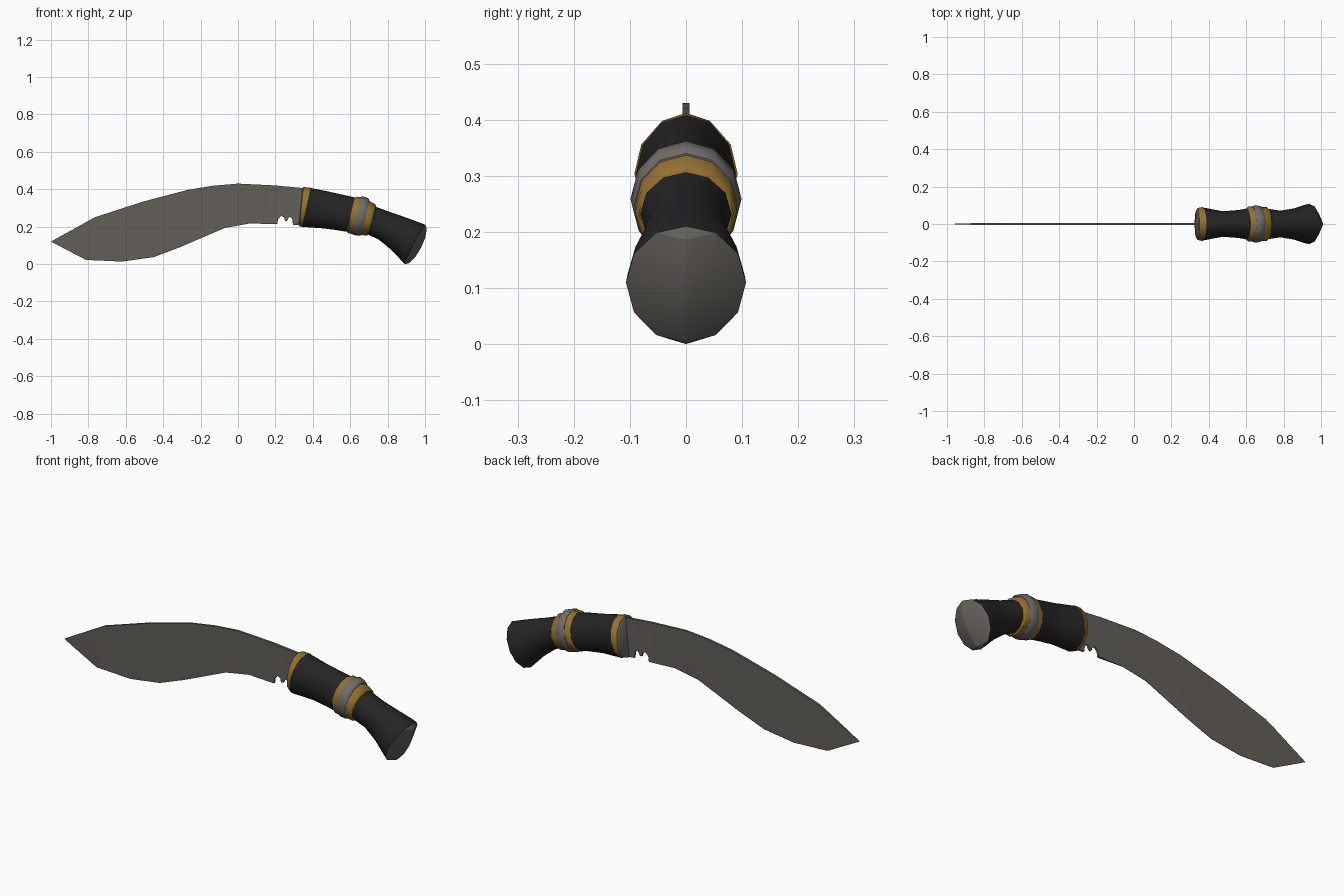
import bpy, bmesh, math
from mathutils import Vector

if "Cube" in bpy.data.objects:
    bpy.data.objects.remove(bpy.data.objects["Cube"])


def material(name, rgb):
    m = bpy.data.materials.new(name)
    m.diffuse_color = (*rgb, 1)
    m.use_nodes = True
    m.node_tree.nodes["Principled BSDF"].inputs["Base Color"].default_value = m.diffuse_color
    return m


STEEL = material("steel", (0.125, 0.116, 0.102))
BLACK = material("black grip", (0.018, 0.018, 0.018))
BRASS = material("brass", (0.30, 0.165, 0.03))
GREY = material("grey metal", (0.16, 0.15, 0.14))


def make(name, rows, mats, closed, angle, cap_start=None, cap_end=False):
    """Skin consecutive rows of points; rows may collapse to a point."""
    bm = bmesh.new()
    grid = [[bm.verts.new(p) for p in r] for r in rows]
    n = len(rows[0])
    for a, b in zip(grid, grid[1:]):
        for i in range(n if closed else n - 1):
            j = (i + 1) % n
            bm.faces.new((a[i], a[j], b[j], b[i]))
    if cap_start:
        bm.faces.new(grid[0])
    if cap_end:
        bm.faces.new(grid[-1])
    bmesh.ops.remove_doubles(bm, verts=bm.verts, dist=0.0004)
    bmesh.ops.recalc_face_normals(bm, faces=bm.faces)
    me = bpy.data.meshes.new(name)
    bm.to_mesh(me)
    bm.free()
    me.materials.append(mats)
    me.shade_smooth()
    me.set_sharp_from_angle(angle=math.radians(angle))
    ob = bpy.data.objects.new(name, me)
    bpy.context.collection.objects.link(ob)
    return ob


def interp(pts, x):
    for (x0, z0), (x1, z1) in zip(pts, pts[1:]):
        if x <= x1:
            return z0 + (z1 - z0) * (x - x0) / (x1 - x0)
    return pts[-1][1]


# Blade: spine and edge outlines, wedge section, notch near the handle
spine = [(-1, .12), (-.765, .25), (-.51, .333), (-.267, .397), (-.13, .419),
         (0, .43), (.2, .42), (.36, .405)]
edge = [(-1, .12), (-.813, .022), (-.62, .013), (-.45, .037), (-.31, .09),
        (-.07, .193), (.064, .217), (.2, .213), (.21, .213), (.214, .24),
        (.23, .257), (.246, .25), (.251, .23), (.262, .23), (.273, .252),
        (.289, .246), (.294, .21), (.36, .206)]
rows = []
for x in sorted({p[0] for p in spine + edge}):
    t, b = interp(spine, x), interp(edge, x)
    m = t * .6 + b * .4
    h = 0 if x == -1 else .006
    e = .005 if x > .1 else (0 if x == -1 else .001)
    rows.append([(x, -h, t), (x, -max(h * .8, e), m), (x, -e, b),
                 (x, e, b), (x, max(h * .8, e), m), (x, h, t)])
make("blade", rows, STEEL, True, 30, cap_end=True)

SIDES = 12


def ring(top, bottom, half, sag=0):
    """Tilted ellipse through a top and a bottom point of the side view."""
    t, b = Vector((top[0], 0, top[1])), Vector((bottom[0], 0, bottom[1]))
    d = (t - b) / 2
    axis = Vector((d.z, 0, -d.x)).normalized()
    pts = []
    for i in range(SIDES):
        a = 2 * math.pi * i / SIDES
        pts.append((t + b) / 2 + d * math.cos(a)
                   + Vector((0, half * math.sin(a), 0))
                   - axis * sag * abs(math.sin(a)))
    return pts


def sleeve(name, mat, *specs):
    return make(name, [ring(*s) for s in specs], mat, True, 45, True, True)


# Handle, from blade to pommel: top point, bottom point, half width
sleeve("bolster_plate", GREY, ((.343, .40), (.324, .212), .075),
       ((.35, .410), (.328, .204), .083))
sleeve("bolster_ring", BRASS, ((.35, .412), (.328, .202), .084),
       ((.388, .408), (.342, .199), .092))
sleeve("front_grip", BLACK, ((.387, .407), (.341, .199), .089),
       ((.50, .384), (.45, .191), .068), ((.59, .364), (.53, .181), .075),
       ((.636, .352), (.585, .172), .084))
sleeve("front_band", BRASS, ((.622, .354), (.583, .174), .085),
       ((.634, .360), (.588, .165), .093), ((.660, .357), (.612, .160), .092))
sleeve("middle_band", GREY, ((.655, .359), (.610, .160), .094),
       ((.668, .362), (.620, .155), .099), ((.696, .352), (.648, .151), .097),
       ((.703, .340), (.660, .155), .092))
sleeve("rear_band", BRASS, ((.698, .339), (.655, .157), .091),
       ((.733, .320), (.688, .151), .091), ((.738, .308), (.697, .158), .084))
rim = ((1.0, .21), (.893, 0), .107, .010)
sleeve("rear_grip", BLACK, ((.732, .308), (.69, .160), .082),
       ((.815, .277), (.752, .131), .071), ((.90, .248), (.815, .080), .084),
       ((.97, .222), (.865, .028), .104), rim)

# Pommel cap: ridged plate with a narrow flat strip down the middle
edge_ring = ring(*rim)
axis = Vector((.105, 0, -.0535)).normalized()
rows = []
for k in range(SIDES // 2 + 1):
    p = edge_ring[k]
    s = math.sin(math.pi * k / (SIDES // 2))
    q = p + axis * .047 * s
    y = .007 * min(1, s * 2)
    rows.append([(p.x + .001, p.y, p.z), (q.x, y, q.z),
                 (q.x, -y, q.z), (p.x + .001, -p.y, p.z)])
make("pommel_cap", rows, STEEL, False, 25)
